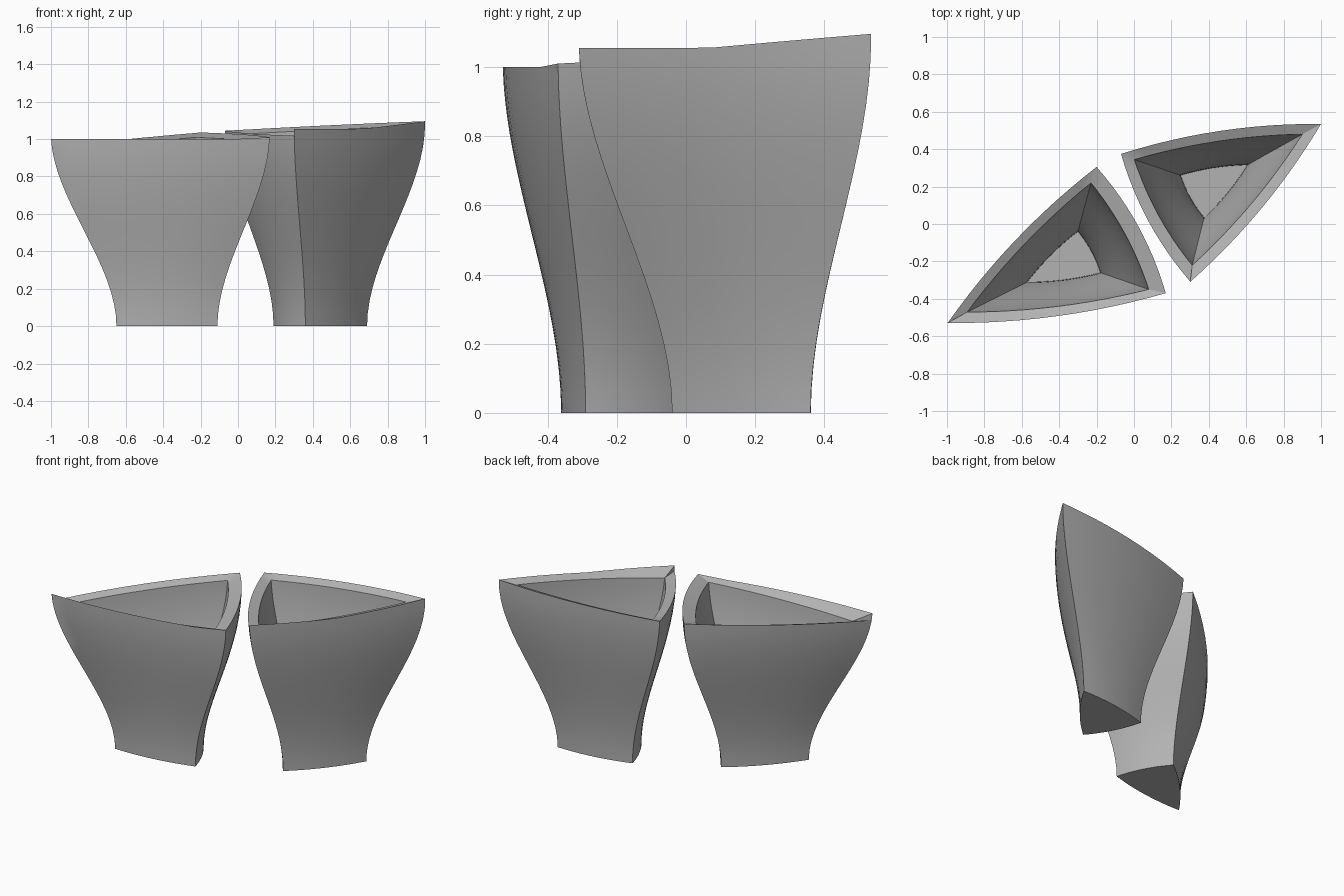
import bpy, bmesh
from mathutils import Vector

cube = bpy.data.objects.get("Cube")
if cube:
    bpy.data.objects.remove(cube, do_unlink=True)

# One matte grey for both vessels
grey = bpy.data.materials.new("matte grey")
grey.use_nodes = True
colour = (0.45, 0.45, 0.45, 1)
grey.diffuse_color = colour
grey.node_tree.nodes["Principled BSDF"].inputs["Base Color"].default_value = colour

SIDE_STEPS = 12
RINGS = 16
FLOOR = 0.08


def smooth(t):
    t = max(0, min(1, t))
    return t * t * (3 - 2 * t)


def rim_plane(p):
    """Height of the tilted cut across both vessels."""
    return 1.025 + 0.039 * p.x + 0.059 * p.y


def outline(corners, bulge):
    """Bowed triangle; each side keeps its own copy of its end corners."""
    points = []
    for i in range(3):
        a, b = Vector(corners[i]), Vector(corners[(i + 1) % 3])
        d = b - a
        out = Vector((d.y, -d.x)).normalized()
        for s in range(SIDE_STEPS + 1):
            t = s / SIDE_STEPS
            points.append((a.lerp(b, t) + out * bulge * 4 * t * (1 - t), i))
    return points


def vessel(name, foot, rim, floor, mouth, height, raised_side, raised_z):
    bm = bmesh.new()

    def wall(low, high, z_low, top_of):
        rings = []
        for k in range(RINGS + 1):
            ring = []
            for (p, side), (q, _) in zip(low, high):
                z = z_low + (top_of(q, side) - z_low) * k / RINGS
                xy = p.lerp(q, smooth((z - z_low) / (height - z_low)))
                ring.append(bm.verts.new((xy.x, xy.y, z)))
            rings.append(ring)
        return rings

    def outer_top(p, side):
        z = rim_plane(p)
        return max(z, raised_z) if side == raised_side else z

    outer = wall(outline(foot, 0.022), outline(rim, 0.043), 0, outer_top)
    inner = wall(outline(floor, 0.012), outline(mouth, 0.03), FLOOR,
                 lambda p, side: rim_plane(p) - 0.02)

    # Outer skin, sloping rim and cavity as one run of rings
    rings = outer + inner[::-1]
    for lower, upper in zip(rings, rings[1:]):
        n = len(lower)
        for i in range(n):
            j = (i + 1) % n
            bm.faces.new((lower[i], lower[j], upper[j], upper[i]))
    # Underside and cavity floor
    bm.faces.new(outer[0][::-1])
    bm.faces.new(inner[0])
    bmesh.ops.remove_doubles(bm, verts=bm.verts, dist=0.0005)
    bmesh.ops.recalc_face_normals(bm, faces=bm.faces)

    mesh = bpy.data.meshes.new(name)
    bm.to_mesh(mesh)
    bm.free()
    mesh.materials.append(grey)
    obj = bpy.data.objects.new(name, mesh)
    bpy.context.collection.objects.link(obj)
    bpy.ops.object.select_all(action='DESELECT')
    obj.select_set(True)
    bpy.context.view_layer.objects.active = obj
    bpy.ops.object.shade_smooth_by_angle(angle=0.5)


vessel("right_vessel",
       foot=[(-0.65, -0.36), (-0.11, -0.29), (-0.28, 0.03)],
       rim=[(-1, -0.53), (0.17, -0.37), (-0.2, 0.305)],
       floor=[(-0.57, -0.31), (-0.18, -0.26), (-0.3, -0.04)],
       mouth=[(-0.9, -0.475), (0.08, -0.35), (-0.23, 0.22)],
       height=1.03, raised_side=0, raised_z=1.0)

vessel("left_vessel",
       foot=[(0.69, 0.36), (0.19, 0.29), (0.36, -0.04)],
       rim=[(1, 0.535), (-0.07, 0.375), (0.3, -0.31)],
       floor=[(0.605, 0.315), (0.25, 0.26), (0.375, 0.035)],
       mouth=[(0.9, 0.48), (0, 0.345), (0.31, -0.225)],
       height=1.08, raised_side=2, raised_z=1.055)
